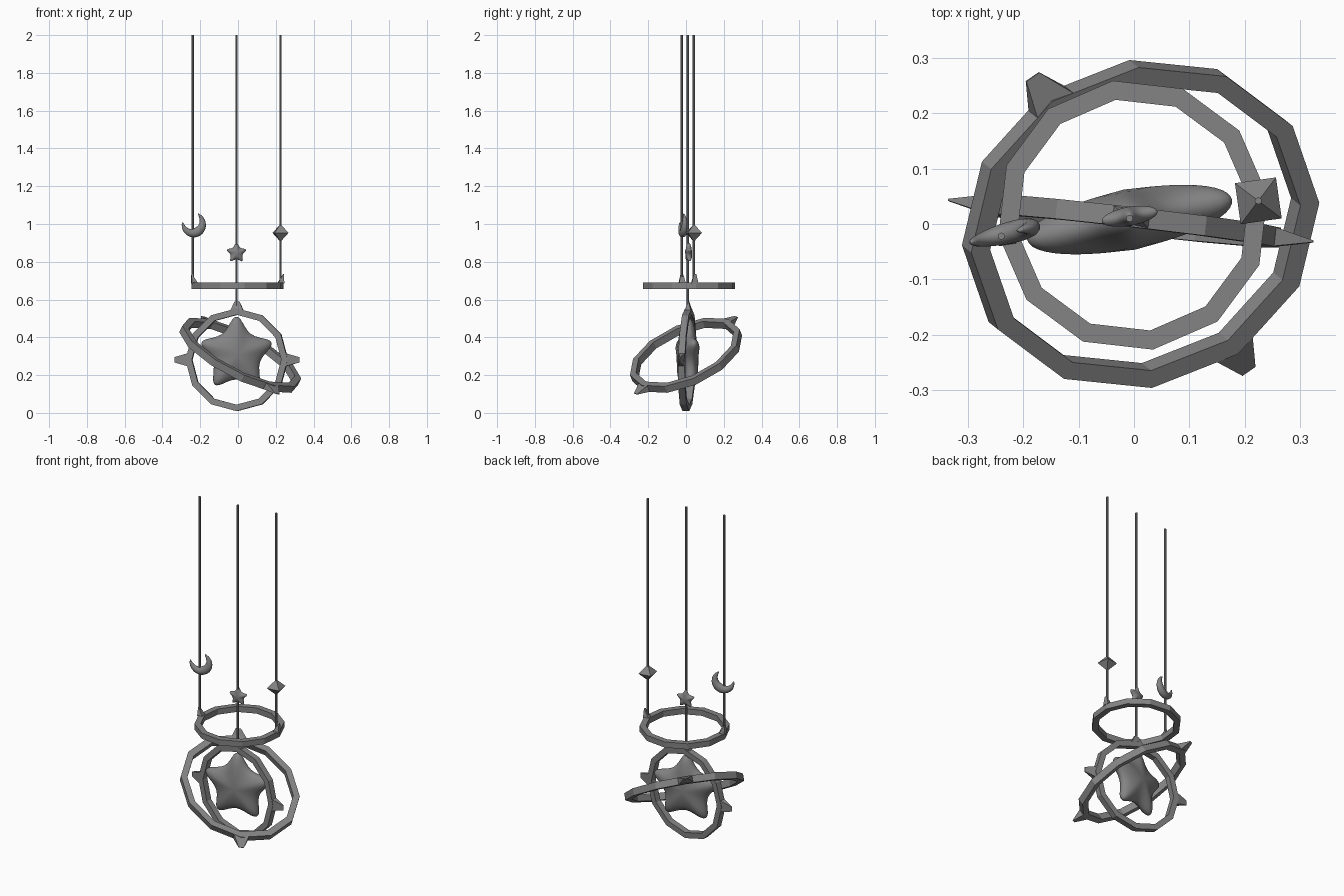
import bpy, bmesh
from math import sin, cos, pi, radians
from mathutils import Matrix, Vector

if "Cube" in bpy.data.objects:
    bpy.data.objects.remove(bpy.data.objects["Cube"], do_unlink=True)

grey = bpy.data.materials.new("dark grey")
grey.use_nodes = True
COLOUR = (0.23, 0.23, 0.23, 1)
grey.diffuse_color = COLOUR
grey.node_tree.nodes["Principled BSDF"].inputs["Base Color"].default_value = COLOUR


def finish(name, bm, matrix, smooth=False):
    """Turn a bmesh into a placed, coloured object."""
    bm.transform(matrix)
    bmesh.ops.recalc_face_normals(bm, faces=bm.faces)
    for f in bm.faces:
        f.smooth = smooth
    mesh = bpy.data.meshes.new(name)
    bm.to_mesh(mesh)
    bm.free()
    mesh.materials.append(grey)
    obj = bpy.data.objects.new(name, mesh)
    bpy.context.collection.objects.link(obj)
    return obj


def bridge(bm, a, b):
    n = len(a)
    for i in range(n):
        bm.faces.new((a[i], a[(i + 1) % n], b[(i + 1) % n], b[i]))


def ring(name, matrix, outer, inner, height, start=0.0):
    """Twelve-sided hoop of rectangular section around local z."""
    bm = bmesh.new()
    loops = []
    for r, z in ((outer, -1), (outer, 1), (inner, 1), (inner, -1)):
        loops.append([bm.verts.new((r * cos(start + i * pi / 6), r * sin(start + i * pi / 6), z * height / 2))
                      for i in range(12)])
    for k in range(4):
        bridge(bm, loops[k], loops[(k + 1) % 4])
    finish(name, bm, matrix)


def wedge(name, matrix, length, base, tip, thick, skew=0.0):
    """Lug pointing along local x, with a thin edge across local y."""
    bm = bmesh.new()
    ends = []
    for x, w, t, dz in ((0, base, thick, 0), (length, tip, 0.003, skew)):
        ends.append([bm.verts.new((x, sy * w / 2, sz * t / 2 + dz))
                     for sy, sz in ((-1, -1), (1, -1), (1, 1), (-1, 1))])
    bridge(bm, *ends)
    bm.faces.new(ends[0])
    bm.faces.new(ends[1])
    finish(name, bm, matrix)


def star(name, matrix, radius, valley, depth):
    """Puffy five-pointed star in the local xz plane."""
    bm = bmesh.new()
    loops = []
    for scale, y in ((0.72, -0.8), (1.0, -0.3), (1.0, 0.3), (0.72, 0.8)):
        loop = []
        for i in range(5):
            a = pi / 2 + i * 2 * pi / 5
            for da, r in ((-0.11, radius), (0.11, radius), (pi / 5, valley)):
                loop.append(bm.verts.new((scale * r * cos(a + da), y * depth, scale * r * sin(a + da))))
        loops.append(loop)
    for a, b in zip(loops, loops[1:]):
        bridge(bm, a, b)
    for loop, y in ((loops[0], -1.2), (loops[-1], 1.2)):
        mid = bm.verts.new((0, y * depth, 0))
        for i in range(15):
            bm.faces.new((mid, loop[i], loop[(i + 1) % 15]))
    obj = finish(name, bm, matrix, True)
    sub = obj.modifiers.new("Smooth", "SUBSURF")
    sub.levels = sub.render_levels = 2


def place(x, y, z, turn=0.0):
    return Matrix.Translation((x, y, z)) @ Matrix.Rotation(radians(turn), 4, "Z")


# Upper flat hoop with an upright lug under each side string
ring("upper_ring", place(-0.002, 0.016, 0.672), 0.246, 0.211, 0.034, radians(8.5))
UPRIGHT = Matrix.Rotation(-pi / 2, 4, "Y")
for side, x, y, turn in (("right", -0.23, -0.02, 8), ("left", 0.226, 0.046, 188)):
    wedge(side + "_ring_lug", place(x, y, 0.685, turn) @ UPRIGHT, 0.05, 0.036, 0.014, 0.034, 0.015)

# Upright hoop, leaning slightly, with lugs at the top and both sides
upright = place(-0.006, 0.006, 0.281, -6.5) @ Matrix.Rotation(radians(88.5), 4, "X")
ring("upright_ring", upright, 0.272, 0.238, 0.036)
for name, turn, length in (("left", 0, 0.075), ("top", 90, 0.05), ("right", 180, 0.075)):
    wedge("upright_ring_%s_lug" % name,
          upright @ Matrix.Rotation(radians(turn), 4, "Z") @ Matrix.Translation((0.258, 0, 0)),
          length, 0.07, 0.028, 0.036)

# Large, slightly oval tilted hoop: local x and y run along its two half axes
SLOPE_X, SLOPE_Y, SIZE = -0.5, 0.4, 0.34
axes = [Vector((x, y, SLOPE_X * x + SLOPE_Y * y)) / SIZE for x, y in ((0.315, 0.045), (-0.012, 0.29))]
axes.append(axes[0].cross(axes[1]).normalized())
tilt = Matrix.Translation((0.012, 0, 0.305)) @ Matrix(axes).transposed().to_4x4()
ring("tilted_ring", tilt, SIZE, 0.303, 0.04)
for name, turn in (("upper", 120), ("lower", 300)):
    wedge("tilted_ring_%s_lug" % name,
          tilt @ Matrix.Rotation(radians(turn), 4, "Z") @ Matrix.Translation((0.326, 0, 0)),
          0.07, 0.085, 0.03, 0.04)

# Stars
star("centre_star", place(-0.008, 0.008, 0.31, 11), 0.207, 0.112, 0.05)
star("small_star", place(-0.008, 0.014, 0.847, 10), 0.056, 0.028, 0.016)

# Crescent: round section swept along an arc and thinning to its tips
bm = bmesh.new()
loops = []
for i in range(25):
    t = -1 + i / 12
    a = radians(-62 + 130 * t)
    half = 0.003 + 0.022 * max(0.0, cos(t * pi / 2)) ** 0.8
    mid = Vector((cos(a), 0, sin(a))) * (0.066 - half)
    loops.append([bm.verts.new(mid + Vector((cos(a) * cos(b) * half, sin(b) * half * 0.8, sin(a) * cos(b) * half)))
                  for b in [k * pi / 6 for k in range(12)]])
for a, b in zip(loops, loops[1:]):
    bridge(bm, a, b)
bm.faces.new(loops[0])
bm.faces.new(loops[-1])
finish("crescent", bm, place(-0.234, -0.018, 0.995, 14), True)

# Octahedral gem
bm = bmesh.new()
belt = [bm.verts.new((0.053 * cos(pi / 4 + k * pi / 2), 0.053 * sin(pi / 4 + k * pi / 2), 0)) for k in range(4)]
for z in (-0.047, 0.047):
    apex = bm.verts.new((0, 0, z))
    for k in range(4):
        bm.faces.new((apex, belt[k], belt[(k + 1) % 4]))
finish("gem", bm, place(0.225, 0.042, 0.953, 8))

# Hanging strings
for name, x, y, low in (("right", -0.24, -0.022, 0.68), ("middle", -0.008, 0.01, 0.56), ("left", 0.225, 0.042, 0.68)):
    bm = bmesh.new()
    bmesh.ops.create_cone(bm, cap_ends=True, segments=8, radius1=0.0065, radius2=0.0065, depth=2 - low)
    finish(name + "_string", bm, place(x, y, 1 + low / 2))
